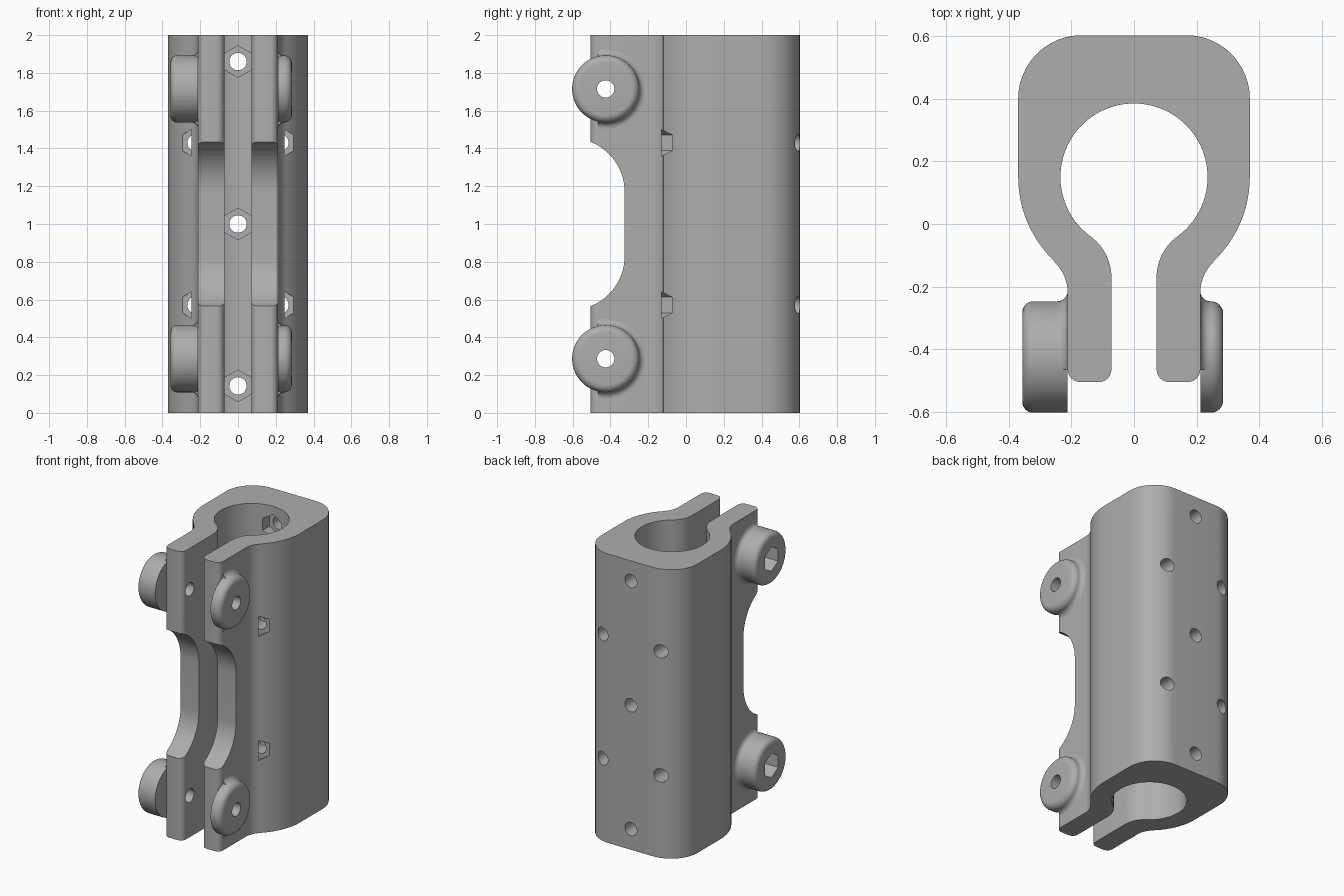
import bpy, bmesh
from math import sin, cos, radians, pi
from mathutils import Matrix, Vector

if "Cube" in bpy.data.objects:
    bpy.data.objects.remove(bpy.data.objects["Cube"])

grey = bpy.data.materials.new("plain grey")
grey.use_nodes = True
colour = (0.42, 0.42, 0.42, 1)
grey.diffuse_color = colour
grey.node_tree.nodes["Principled BSDF"].inputs["Base Color"].default_value = colour

HOLE = 0.046
HEX = 0.084
BOSS_Y, BOSS_R = -0.425, 0.178
BOSS_Z = (0.287, 1.715)
FACE = 0.212          # outer face of each flange


def finish(name, bm):
    bmesh.ops.recalc_face_normals(bm, faces=bm.faces[:])
    mesh = bpy.data.meshes.new(name)
    bm.to_mesh(mesh)
    bm.free()
    mesh.materials.append(grey)
    obj = bpy.data.objects.new(name, mesh)
    bpy.context.collection.objects.link(obj)
    return obj


def arc(cx, cy, r, start, end, steps=12):
    angles = [radians(start + (end - start) * i / steps) for i in range(steps + 1)]
    return [(cx + r * cos(a), cy + r * sin(a)) for a in angles]


def extrude(name, points, depth):
    """Closed outline of 3D points, swept along depth."""
    bm = bmesh.new()
    face = bm.faces.new([bm.verts.new(p) for p in points])
    swept = bmesh.ops.extrude_face_region(bm, geom=[face])["geom"]
    bmesh.ops.translate(bm, vec=Vector(depth),
                        verts=[v for v in swept if isinstance(v, bmesh.types.BMVert)])
    return finish(name, bm)


def lathe(name, profile, side, z, steps=64):
    """Solid of revolution about an x-directed axis through a clamp bolt."""
    bm = bmesh.new()
    rings = [[bm.verts.new((side * x, BOSS_Y + r * cos(2 * pi * i / steps),
                            z + r * sin(2 * pi * i / steps))) for i in range(steps)]
             for x, r in profile]
    for a, b in zip(rings, rings[1:]):
        for i in range(steps):
            j = (i + 1) % steps
            bm.faces.new((a[i], a[j], b[j], b[i]))
    bm.faces.new(rings[0])
    bm.faces.new(rings[-1])
    return finish(name, bm)


def prism(radius, sides, start, end):
    """Cutter between two points; hexagons point upwards."""
    a, b = Vector(start), Vector(end)
    axis = (b - a).normalized()
    up = Vector((0, 0, 1))
    across = axis.cross(up)
    points = [a + radius * (cos(2 * pi * i / sides) * up + sin(2 * pi * i / sides) * across)
              for i in range(sides)]
    return extrude("cutter", points, b - a)


def box(low, high):
    (x, y, z), (a, b, c) = low, high
    return extrude("cutter", [(x, y, z), (a, y, z), (a, b, z), (x, b, z)], (0, 0, c - z))


def cut(obj, cutters):
    for cutter in cutters:
        cutter.hide_render = True
        mod = obj.modifiers.new("cut", "BOOLEAN")
        mod.operation = "DIFFERENCE"
        mod.solver = "EXACT"
        mod.object = cutter
    bpy.context.view_layer.update()
    graph = bpy.context.evaluated_depsgraph_get()
    mesh = bpy.data.meshes.new_from_object(obj.evaluated_get(graph))
    obj.modifiers.clear()
    obj.data = mesh
    for cutter in cutters:
        bpy.data.objects.remove(cutter)


# Clamp body: half outline mirrored into a C-shaped section
half = [(0, 0.603)]
half += arc(0.168, 0.401, 0.202, 90, 0)
half += arc(0, 0.15, 0.37, 0, -46.8)
half += arc(0.348, -0.22, 0.136, 133.2, 180)
half += arc(0.172, -0.465, 0.04, 0, -90, 6)
half += arc(0.112, -0.465, 0.04, -90, -180, 6)
half += arc(0.235, -0.171, 0.163, 180, 126.2)
half += arc(0, 0.15, 0.235, -53.8, 90, 40)
half[-1] = (0, 0.385)
outline = half + [(-x, y) for x, y in half[-2:0:-1]]
body = extrude("clamp_body", [(x, y, 0) for x, y in outline], (0, 0, 2))

cutters = []
# Relief along the front of both flanges
relief = [(-0.7, 0.565)] + arc(-0.61, 0.83, 0.285, -68, 0) \
    + arc(-0.61, 1.17, 0.285, 0, 68) + [(-0.7, 1.435)]
cutters.append(extrude("cutter", [(-0.5, y, z) for y, z in relief], (1, 0, 0)))
# Middle screw holes with nut pockets opening into the bore
for z in (0.143, 1, 1.86):
    cutters.append(prism(HOLE, 32, (0, 0.2, z), (0, 0.8, z)))
    cutters.append(prism(HEX, 6, (0, 0.2, z), (0, 0.45, z)))
# Side screw holes with nut slots opening through the outer wall
for side in (-1, 1):
    for z in (0.571, 1.43):
        x = side * 0.222
        cutters.append(prism(HOLE, 32, (x, -0.1, z), (x, 0.8, z)))
        cutters.append(prism(HEX, 6, (x, -0.13, z), (x, -0.075, z)))
# Clamp bolt holes through the flanges
for z in BOSS_Z:
    cutters.append(prism(HOLE, 32, (-0.5, BOSS_Y, z), (0.5, BOSS_Y, z)))
cut(body, cutters)
parts = [body]

# Bosses: deep nut bosses on one side, shallow bolt bosses on the other
for side, end, rounding, label in ((-1, 0.357, 0.035, "nut"), (1, 0.285, 0.04, "bolt")):
    for z, level in zip(BOSS_Z, ("lower", "upper")):
        rim = arc(end - rounding, BOSS_R - rounding, rounding, 90, 0, 8)
        boss = lathe(f"{level}_{label}_boss", [(FACE, BOSS_R)] + rim, side, z)
        fillet = lathe(f"{level}_{label}_fillet",
                       [(FACE - 0.004, BOSS_R + 0.032)]
                       + arc(FACE + 0.032, BOSS_R + 0.032, 0.032, 180, 270, 6),
                       side, z)
        # Fillet exists only where the flange lies behind it
        cut(fillet, [box((-1, -1, -1), (1, -0.465, 3)),
                     prism(BOSS_R - 0.004, 64, (-1, BOSS_Y, z), (1, BOSS_Y, z))])
        tools = [prism(HOLE, 32, (-0.5, BOSS_Y, z), (0.5, BOSS_Y, z))]
        if label == "nut":
            tools.append(prism(HEX, 6, (-0.5, BOSS_Y, z), (-0.255, BOSS_Y, z)))
        cut(boss, tools)
        parts += [boss, fillet]

# Smooth curves, crisp edges
for obj in bpy.context.selected_objects:
    obj.select_set(False)
for obj in parts:
    obj.select_set(True)
bpy.context.view_layer.objects.active = body
bpy.ops.object.shade_smooth_by_angle(angle=radians(30))
